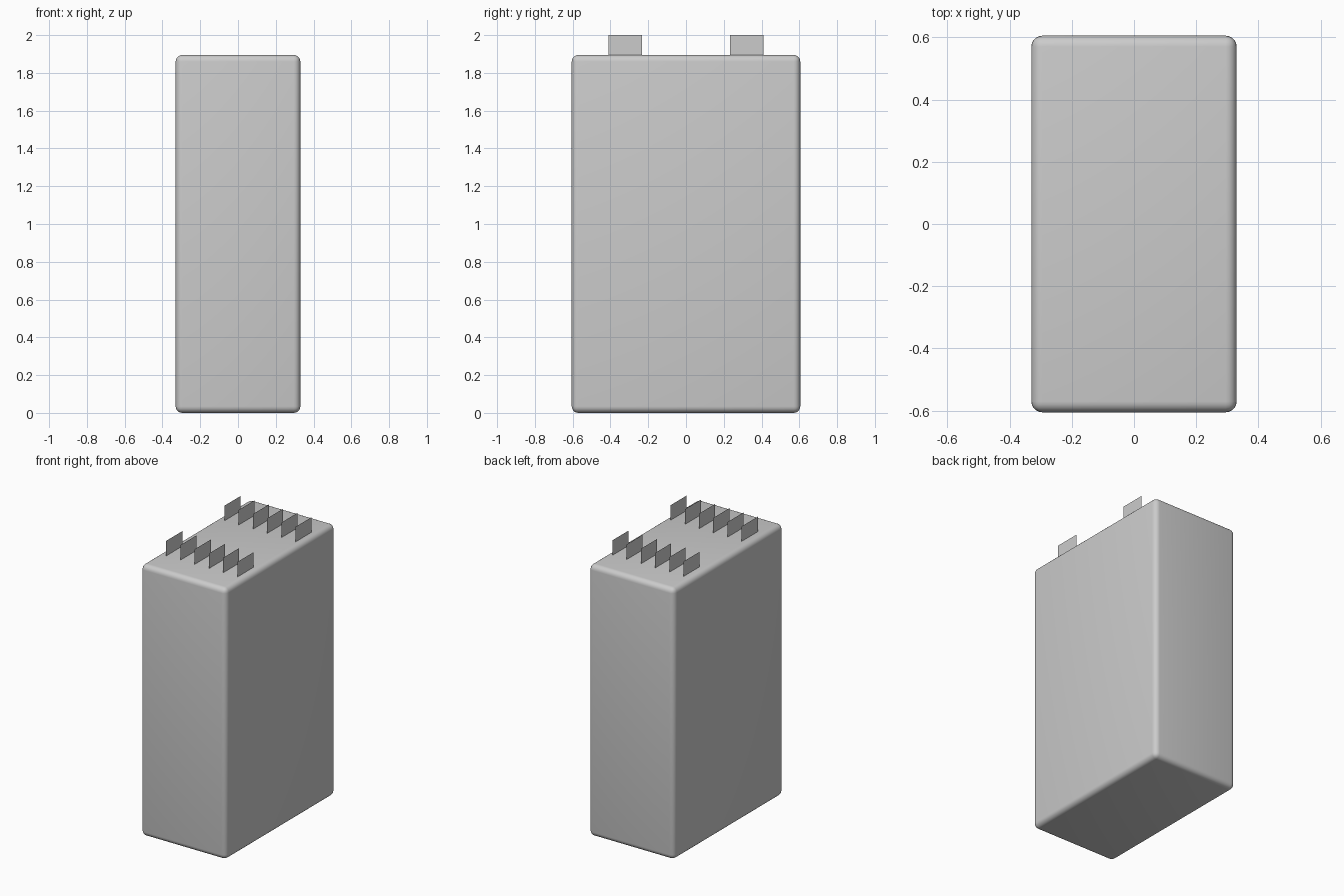
import bpy, bmesh
from mathutils import Matrix

if "Cube" in bpy.data.objects:
    bpy.data.objects.remove(bpy.data.objects["Cube"])

W, D, H = 0.66, 1.21, 1.895   # body size
TOP = 2.0                     # tip of the contact blades


def make_object(name, bm):
    mesh = bpy.data.meshes.new(name)
    bm.to_mesh(mesh)
    bm.free()
    obj = bpy.data.objects.new(name, mesh)
    bpy.context.collection.objects.link(obj)
    return obj


# Rounded rectangular body
bm = bmesh.new()
bmesh.ops.create_cube(bm, size=1, matrix=Matrix.Translation((0, 0, H / 2)) @ Matrix.Diagonal((W, D, H, 1)))
bmesh.ops.bevel(bm, geom=bm.edges[:], offset=0.035, offset_type='OFFSET',
                segments=5, profile=0.5, affect='EDGES', clamp_overlap=True)
body = make_object("body", bm)
bpy.context.view_layer.objects.active = body
body.select_set(True)
bpy.ops.object.shade_smooth_by_angle()

# Two rows of paper-thin contact blades on top
for row, side in (("front", -1), ("back", 1)):
    for i in range(6):
        x = -0.268 + 0.11 * i
        y0, y1 = side * 0.232, side * 0.41
        bm = bmesh.new()
        pts = [(x, y0, H), (x, y1, H), (x, y1, TOP), (x, y0, TOP)]
        bm.faces.new([bm.verts.new(p) for p in pts])
        make_object(f"{row}_contact_{i + 1}", bm)
